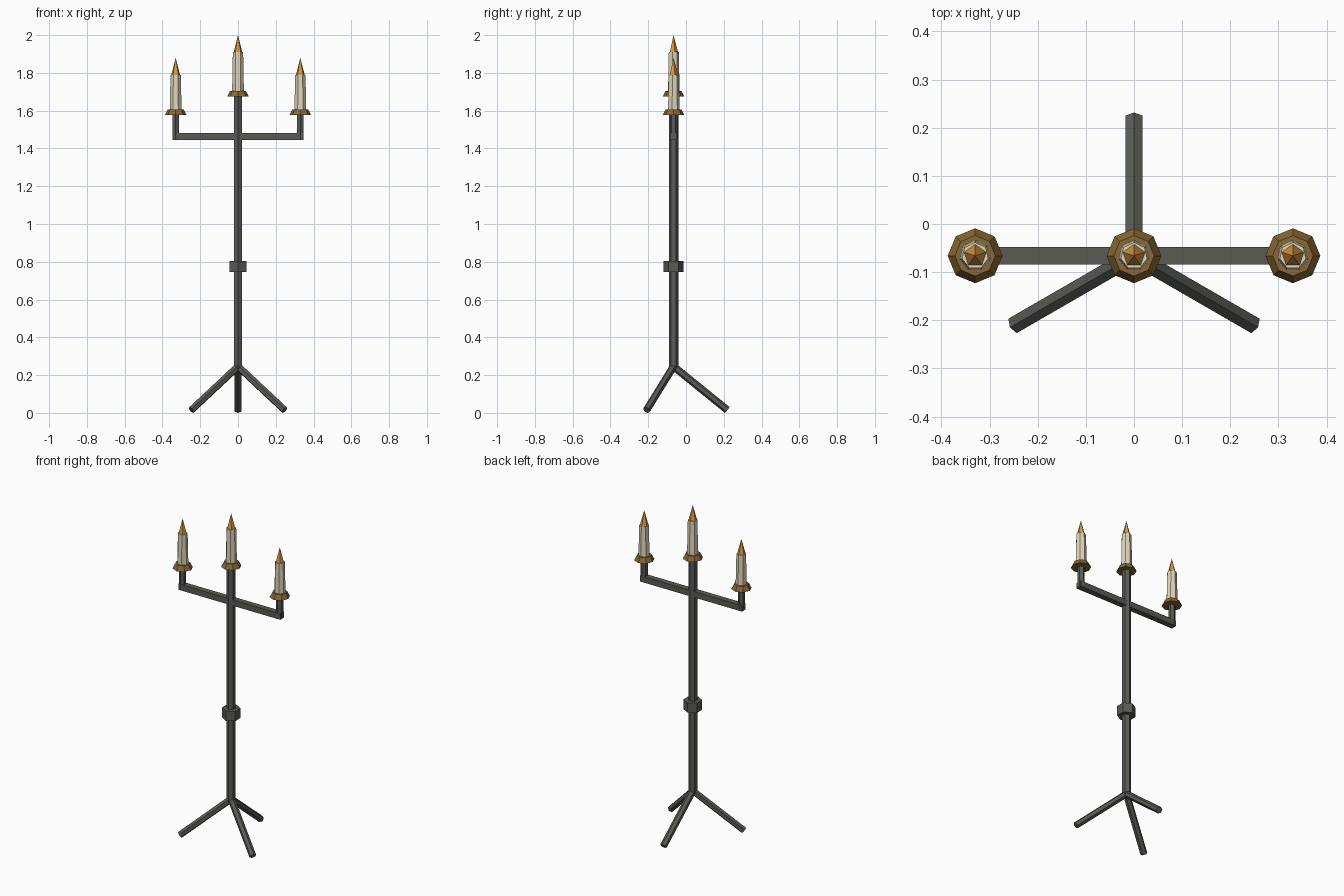
import bpy
import math
from mathutils import Vector

cube = bpy.data.objects.get("Cube")
if cube:
    bpy.data.objects.remove(cube, do_unlink=True)

AXIS_Y = -0.066


def material(name, rgb):
    m = bpy.data.materials.new(name)
    m.use_nodes = True
    m.diffuse_color = (*rgb, 1)
    m.node_tree.nodes["Principled BSDF"].inputs["Base Color"].default_value = (*rgb, 1)
    return m


iron = material("dark iron", (0.10, 0.105, 0.09))
brass = material("aged brass", (0.25, 0.14, 0.035))
wax = material("cream wax", (0.75, 0.68, 0.50))
fire = material("orange flame", (0.70, 0.31, 0.05))


def rod(name, start, end, r1, r2, sides, mat):
    """Flat-faced cylinder or cone from start to end."""
    a, b = Vector(start), Vector(end)
    bpy.ops.mesh.primitive_cone_add(vertices=sides, radius1=r1, radius2=r2,
                                    depth=(b - a).length, location=(a + b) / 2)
    o = bpy.context.object
    o.rotation_euler = (b - a).to_track_quat('Z', 'Y').to_euler()
    o.name = name
    o.data.materials.append(mat)
    return o


def upright(name, x, z1, z2, r1, r2, sides, mat):
    bpy.ops.mesh.primitive_cone_add(vertices=sides, radius1=r1, radius2=r2,
                                    depth=z2 - z1, location=(x, AXIS_Y, (z1 + z2) / 2))
    o = bpy.context.object
    o.name = name
    o.data.materials.append(mat)
    return o


def candle(prefix, x, z, height):
    """Drip pan, wax candle and flame, standing at height z."""
    upright(prefix + "_drip_pan", x, z, z + 0.03, 0.057, 0.042, 8, brass)
    upright(prefix + "_candle", x, z + 0.03, z + height, 0.032, 0.028, 7, wax).data
    upright(prefix + "_flame", x, z + height, z + height + 0.09, 0.024, 0, 5, fire)


# Pole and collar
upright("pole", 0, 0.235, 1.68, 0.025, 0.025, 6, iron)
upright("collar", 0, 0.745, 0.805, 0.052, 0.052, 6, iron)

# Tripod legs
for name, angle in (("back_leg", 90), ("right_leg", 210), ("left_leg", 330)):
    c, s = math.cos(math.radians(angle)), math.sin(math.radians(angle))
    rod(name, (0, AXIS_Y, 0.246), (0.285 * c, AXIS_Y + 0.285 * s, 0.015),
        0.02, 0.02, 6, iron)

# Crossbar
bpy.ops.mesh.primitive_cube_add(size=1, location=(0, AXIS_Y, 1.463))
bar = bpy.context.object
bar.name = "crossbar"
bar.scale = (0.692, 0.036, 0.036)
bar.data.materials.append(iron)

# Risers and candles
for name, x in (("right", -0.33), ("left", 0.33)):
    upright(name + "_riser", x, 1.45, 1.58, 0.02, 0.02, 6, iron)
    candle(name, x, 1.577, 0.213)
candle("middle", 0, 1.675, 0.235)
